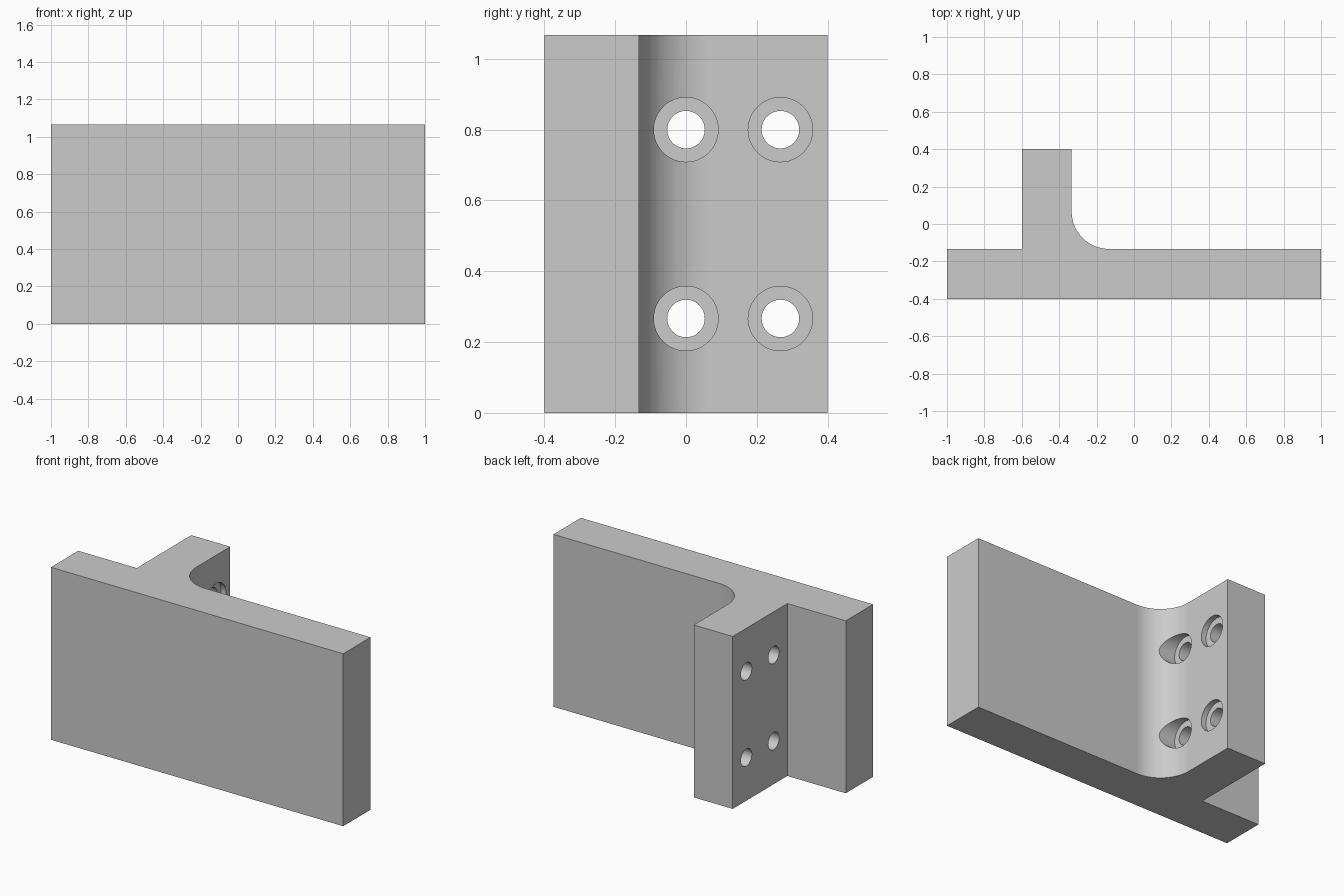
import bpy, bmesh, math
from mathutils import Matrix, Vector

cube = bpy.data.objects.get("Cube")
if cube:
    bpy.data.objects.remove(cube)

U = 1 / 15                      # base module
HEIGHT = 16 * U
PLATE_Y = -2 * U                # back face of the plate
WEB_LEFT, WEB_RIGHT = -9 * U, -5 * U
FILLET = 3 * U
FILLET_STEPS = 20

grey = bpy.data.materials.new("plain grey")
grey.use_nodes = True
colour = (0.6, 0.6, 0.6, 1)
grey.diffuse_color = colour
grey.node_tree.nodes["Principled BSDF"].inputs["Base Color"].default_value = colour


def add_object(name, bm):
    mesh = bpy.data.meshes.new(name)
    bmesh.ops.recalc_face_normals(bm, faces=bm.faces[:])
    bm.to_mesh(mesh)
    bm.free()
    obj = bpy.data.objects.new(name, mesh)
    bpy.context.collection.objects.link(obj)
    return obj


def hole_cutter(name, radius, x_start, x_end):
    """Four cylinders along x, in a two by two pattern."""
    bm = bmesh.new()
    for y in (0, 4 * U):
        for z in (4 * U, 12 * U):
            place = Matrix.Translation(((x_start + x_end) / 2, y, z))
            bmesh.ops.create_cone(bm, cap_ends=True, segments=48,
                                  radius1=radius, radius2=radius,
                                  depth=x_end - x_start,
                                  matrix=place @ Matrix.Rotation(math.pi / 2, 4, 'Y'))
    obj = add_object(name, bm)
    obj.hide_render = True
    return obj


# Bracket: T-shaped plan with one filleted corner, extruded upward
outline = [(-1, -0.4), (1, -0.4), (1, PLATE_Y)]
for i in range(FILLET_STEPS + 1):
    a = math.pi / 2 * i / FILLET_STEPS
    outline.append((WEB_RIGHT + FILLET - FILLET * math.sin(a),
                    PLATE_Y + FILLET - FILLET * math.cos(a)))
outline += [(WEB_RIGHT, 0.4), (WEB_LEFT, 0.4), (WEB_LEFT, PLATE_Y), (-1, PLATE_Y)]

bm = bmesh.new()
base = bm.faces.new([bm.verts.new((x, y, 0)) for x, y in outline])
top = bmesh.ops.extrude_face_region(bm, geom=[base])["geom"]
bmesh.ops.translate(bm, vec=Vector((0, 0, HEIGHT)),
                    verts=[v for v in top if isinstance(v, bmesh.types.BMVert)])
bracket = add_object("bracket", bm)
bracket.data.materials.append(grey)

# Bolt holes and their shallow counterbores
cutters = [hole_cutter("bolt_hole_cutter", 0.053, WEB_LEFT - 0.1, 0.1),
           hole_cutter("counterbore_cutter", 0.091, WEB_RIGHT - U / 2, 0.1)]
bpy.ops.object.select_all(action='DESELECT')
bracket.select_set(True)
bpy.context.view_layer.objects.active = bracket
for cutter in cutters:
    mod = bracket.modifiers.new(cutter.name, 'BOOLEAN')
    mod.operation = 'DIFFERENCE'
    mod.solver = 'EXACT'
    mod.object = cutter
    bpy.ops.object.modifier_apply(modifier=mod.name)
    bpy.data.objects.remove(cutter)

# Smooth fillet and bores, crisp edges, flat faces kept flat
bpy.ops.object.shade_smooth_by_angle(angle=math.radians(30))
weighted = bracket.modifiers.new("flat face normals", 'WEIGHTED_NORMAL')
weighted.keep_sharp = True
